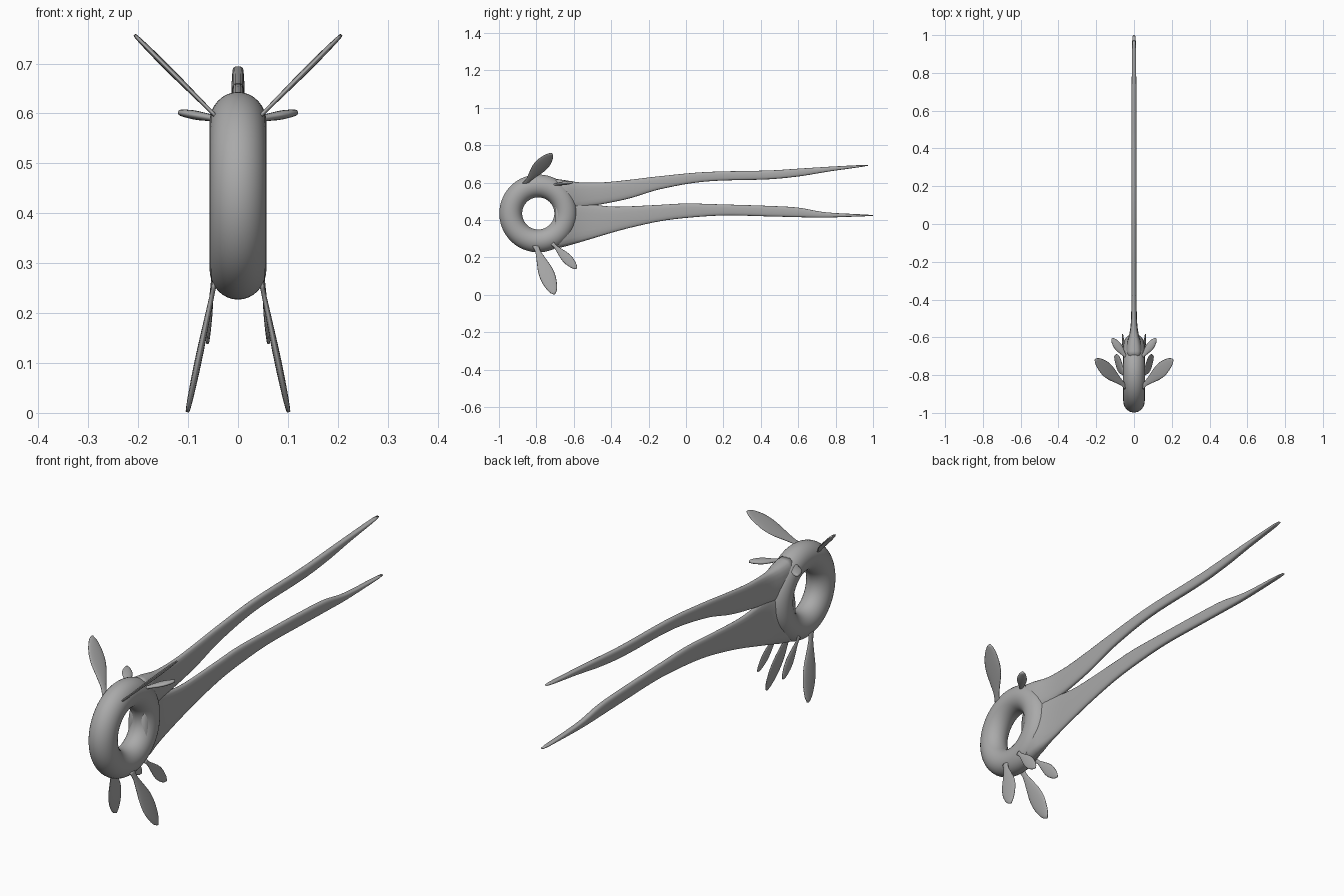
import bpy, bmesh, math
from mathutils import Vector

if "Cube" in bpy.data.objects:
    bpy.data.objects.remove(bpy.data.objects["Cube"])

grey = bpy.data.materials.new("matte_grey")
grey.diffuse_color = (0.4, 0.4, 0.4, 1)
grey.use_nodes = True
grey.node_tree.nodes["Principled BSDF"].inputs["Base Color"].default_value = grey.diffuse_color


def finish(obj):
    obj.data.materials.append(grey)
    obj.data.shade_smooth()


def loft(name, sections, power, sides=20):
    """Skin closed sections (centre, half-axis u, half-axis v); power < 1 squares them off."""
    bm = bmesh.new()
    rings = []
    for c, u, v in sections:
        ring = []
        for i in range(sides):
            a = 2 * math.pi * i / sides
            cu, sv = math.cos(a), math.sin(a)
            ring.append(bm.verts.new(c + u * math.copysign(abs(cu) ** power, cu)
                                     + v * math.copysign(abs(sv) ** power, sv)))
        rings.append(ring)
    for r, s in zip(rings, rings[1:]):
        for i in range(sides):
            j = (i + 1) % sides
            bm.faces.new((r[i], r[j], s[j], s[i]))
    bm.faces.new(rings[0])
    bm.faces.new(rings[-1])
    bmesh.ops.recalc_face_normals(bm, faces=bm.faces)
    mesh = bpy.data.meshes.new(name)
    bm.to_mesh(mesh)
    bm.free()
    obj = bpy.data.objects.new(name, mesh)
    bpy.context.collection.objects.link(obj)
    finish(obj)
    return obj


def smooth_at(keys, t):
    """Monotone-ish cubic interpolation through (t, values...) keys."""
    n = len(keys)
    i = max(k for k in range(n - 1) if keys[k][0] <= t)
    a, b = keys[i], keys[i + 1]
    p, q = keys[max(i - 1, 0)], keys[min(i + 2, n - 1)]
    h = b[0] - a[0]
    s = (t - a[0]) / h
    out = []
    for k in range(1, len(a)):
        ma = (b[k] - p[k]) / (b[0] - p[0]) * h
        mb = (q[k] - a[k]) / (q[0] - a[0]) * h
        out.append((2*s**3 - 3*s**2 + 1) * a[k] + (s**3 - 2*s**2 + s) * ma
                   + (3*s**2 - 2*s**3) * b[k] + (s**3 - s**2) * mb)
    return out


# Ring body
bpy.ops.mesh.primitive_torus_add(major_radius=0.147, minor_radius=0.061, major_segments=72,
                                 minor_segments=32, location=(0, -0.79, 0.435),
                                 rotation=(0, math.pi / 2, 0))
ring_body = bpy.context.object
ring_body.name = "ring_body"
ring_body.scale.z = 0.057 / 0.061
finish(ring_body)


# Two flat streamers: keys are y, top z, bottom z, half thickness
def streamer(name, keys):
    sections = []
    y0, y1 = keys[0][0], keys[-1][0]
    for i in range(61):
        y = y0 + (y1 - y0) * i / 60
        top, bottom, half = smooth_at(keys, min(y, y1 - 1e-6))
        sections.append((Vector((0, y, (top + bottom) / 2)),
                         Vector((half, 0, 0)), Vector((0, 0, (top - bottom) / 2))))
    loft(name, sections, 0.7)


streamer("upper_streamer", [
    (-0.70, 0.620, 0.47, 0.044), (-0.64, 0.612, 0.46, 0.040), (-0.58, 0.602, 0.46, 0.024),
    (-0.52, 0.600, 0.473, 0.016), (-0.43, 0.602, 0.488, 0.014), (-0.30, 0.615, 0.516, 0.013),
    (-0.14, 0.634, 0.564, 0.013), (0.10, 0.656, 0.605, 0.013), (0.45, 0.665, 0.618, 0.013),
    (0.61, 0.675, 0.634, 0.013), (0.77, 0.685, 0.660, 0.012), (0.94, 0.694, 0.684, 0.010),
    (0.973, 0.694, 0.690, 0.006)])
streamer("lower_streamer", [
    (-0.70, 0.50, 0.245, 0.044), (-0.64, 0.50, 0.260, 0.040), (-0.58, 0.50, 0.277, 0.024),
    (-0.51, 0.485, 0.298, 0.016), (-0.40, 0.472, 0.331, 0.014), (-0.30, 0.473, 0.358, 0.013),
    (-0.14, 0.481, 0.393, 0.013), (0.00, 0.488, 0.411, 0.013), (0.20, 0.483, 0.424, 0.013),
    (0.45, 0.475, 0.419, 0.013), (0.60, 0.466, 0.415, 0.013), (0.74, 0.442, 0.413, 0.012),
    (0.96, 0.429, 0.420, 0.010), (1.0, 0.426, 0.422, 0.006)])


# Leaf-shaped fins in mirrored pairs: root, tip, flat-side normal, half width, half thickness
FIN_WIDTH = [(0, 0.42), (0.12, 0.34), (0.3, 0.62), (0.5, 0.95), (0.68, 1.0),
             (0.85, 0.75), (0.95, 0.45), (1, 0.12)]


def fin(name, root, tip, normal, width, thick):
    for side, sign in (("right", 1), ("left", -1)):
        flip = lambda p: Vector((p[0] * sign, p[1], p[2]))
        a, b = flip(root), flip(tip)
        axis = (b - a).normalized()
        across = flip(normal).cross(axis).normalized()
        flat = axis.cross(across)
        sections = []
        for i in range(25):
            t = i / 24
            w = smooth_at(FIN_WIDTH, min(t, 0.99999))[0]
            sections.append((a.lerp(b, t), across * width * w,
                             flat * thick * (0.5 + 0.5 * w)))
        loft(f"{name}_{side}", sections, 1.0, 16)


fin("upper_fin", (0.042, -0.862, 0.592), (0.206, -0.718, 0.756), (1, 0, -1), 0.040, 0.006)
fin("small_upper_fin", (0.035, -0.715, 0.588), (0.117, -0.605, 0.602), (-0.15, 0, 1), 0.021, 0.009)
fin("lower_fin", (0.046, -0.805, 0.265), (0.101, -0.703, 0.003), (1, 0, 0.22), 0.041, 0.007)
fin("small_lower_fin", (0.050, -0.715, 0.275), (0.061, -0.585, 0.140), (1, 0, 0.08), 0.026, 0.005)
